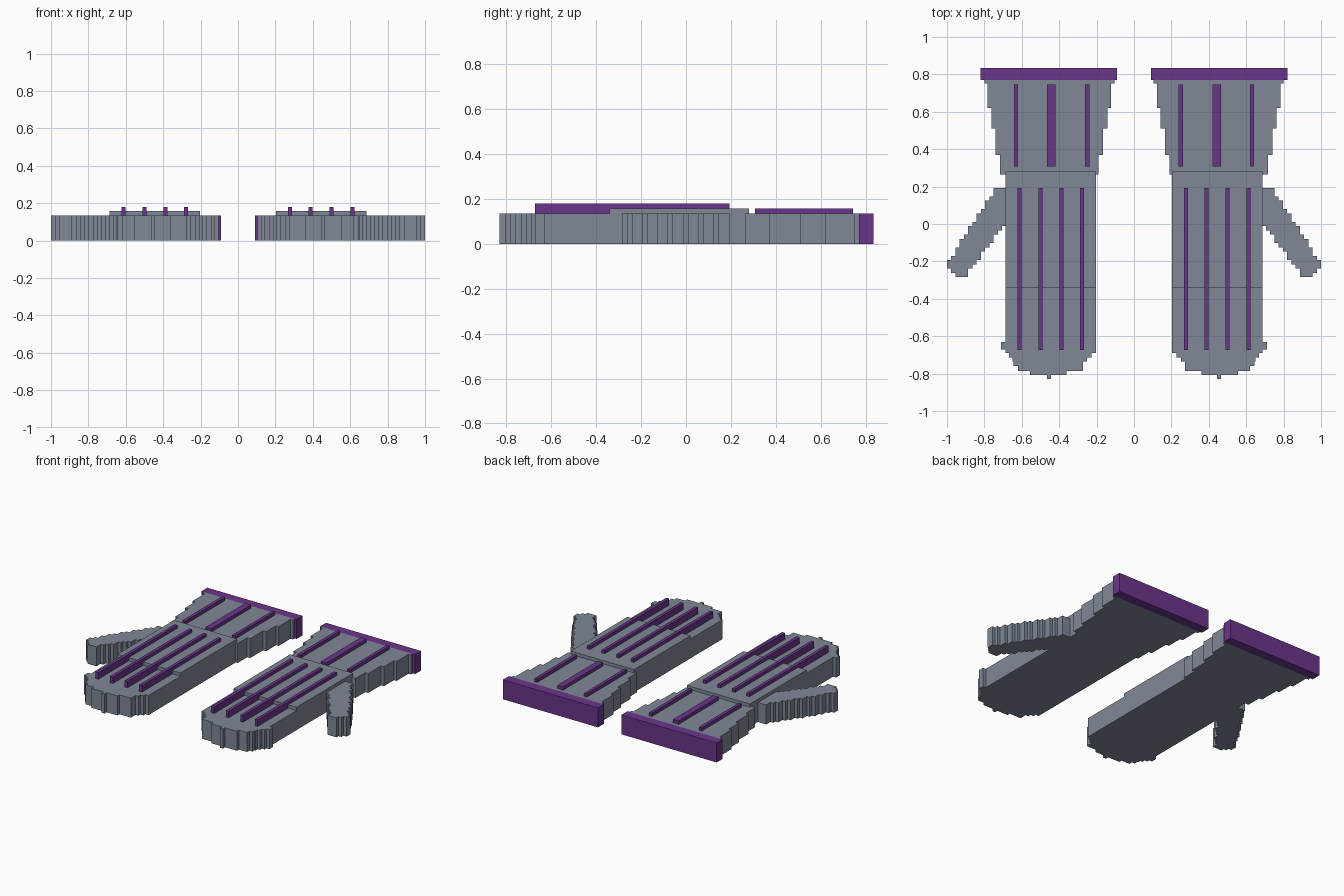
import bpy
import bmesh

cube = bpy.data.objects.get("Cube")
if cube:
    bpy.data.objects.remove(cube, do_unlink=True)

CELL = 2 / 88      # width of one step
TOP = 0.135        # thickness of the glove body
MID = 0.4525       # centre line of each glove


def material(name, rgb):
    mat = bpy.data.materials.new(name)
    mat.use_nodes = True
    mat.diffuse_color = (*rgb, 1)
    mat.node_tree.nodes["Principled BSDF"].inputs["Base Color"].default_value = (*rgb, 1)
    return mat


GREY = material("slate grey", (0.216, 0.25, 0.31))
PURPLE = material("deep purple", (0.147, 0.036, 0.254))


def stepped_prism(name, rows, z0, z1, mat, side):
    """Extrude a stepped outline; rows run back to front as (y_back, y_front, x_in, x_out)."""
    outer = [(r[3], y) for r in rows for y in r[:2]]
    inner = [(r[2], y) for r in rows for y in r[:2]]
    outline = []
    for p in outer + inner[::-1]:
        if not outline or p != outline[-1]:
            outline.append(p)
    bm = bmesh.new()
    base = bm.faces.new([bm.verts.new((side * x, y, z0)) for x, y in outline])
    lid = bmesh.ops.extrude_face_region(bm, geom=[base])["geom"]
    bmesh.ops.translate(bm, vec=(0, 0, z1 - z0),
                        verts=[v for v in lid if isinstance(v, bmesh.types.BMVert)])
    bmesh.ops.recalc_face_normals(bm, faces=bm.faces)
    mesh = bpy.data.meshes.new(name)
    bm.to_mesh(mesh)
    bm.free()
    mesh.materials.append(mat)
    obj = bpy.data.objects.new(name, mesh)
    bpy.context.collection.objects.link(obj)
    return obj


def chain(start, steps):
    """Turn (y_front, x_in, x_out) steps into connected rows."""
    rows = []
    for y, x_in, x_out in steps:
        rows.append((start, y, x_in, x_out))
        start = y
    return rows


def snap(v):
    return round(v / CELL) * CELL


# Flared wrist, straight hand and rounded fingertips
wrist = [(y, MID - h, MID + h) for y, h in
         ((0.75, 0.348), (0.62, 0.33), (0.51, 0.31), (0.37, 0.287), (0.265, 0.264))]
hand = [(-0.63, 0.203, 0.687), (-0.67, 0.203, 0.71), (-0.69, 0.203, 0.687),
        (-0.713, 0.227, 0.667), (-0.735, 0.25, 0.65), (-0.76, 0.272, 0.643),
        (-0.785, 0.272, 0.62), (-0.807, 0.36, 0.557), (-0.83, 0.443, 0.465)]
body_rows = chain(0.77, wrist + hand)

# Slanting thumb, one row per step
thumb_steps = []
for i in range(21):
    y = 0.193 - (i + 0.5) * CELL
    x_in = max(0.687, snap(0.69 - 0.75 * y))
    x_out = min(snap(0.735 + (0.19 - y) * 0.66), 1.0, snap(1.0 + (y + 0.225)))
    thumb_steps.append((0.193 - (i + 1) * CELL, x_in, max(x_out, x_in + CELL)))
thumb_rows = chain(0.193, thumb_steps)

for side, label in ((1, "left"), (-1, "right")):
    def part(name, rows, z0, z1, mat):
        stepped_prism(f"{label}_{name}", rows, z0, z1, mat, side)

    part("glove_body", body_rows, 0, TOP, GREY)
    part("thumb", thumb_rows, 0, TOP, GREY)
    part("hand_plate", [(0.28, -0.34, 0.203, 0.687)], TOP, 0.158, GREY)
    part("cuff_band", [(0.835, 0.77, 0.09, 0.82)], 0, TOP, PURPLE)
    # Long ridges over the fingers
    for i in range(4):
        x = 0.277 + i * 0.1115
        part(f"finger_ridge_{i + 1}", [(0.193, -0.673, x - 0.011, x + 0.011)], TOP, 0.18, PURPLE)
    # Short strips on the wrist
    for i, (x, half) in enumerate(((0.25, 0.011), (0.443, 0.022), (0.631, 0.011))):
        part(f"wrist_strip_{i + 1}", [(0.745, 0.307, x - half, x + half)], TOP, 0.158, PURPLE)
